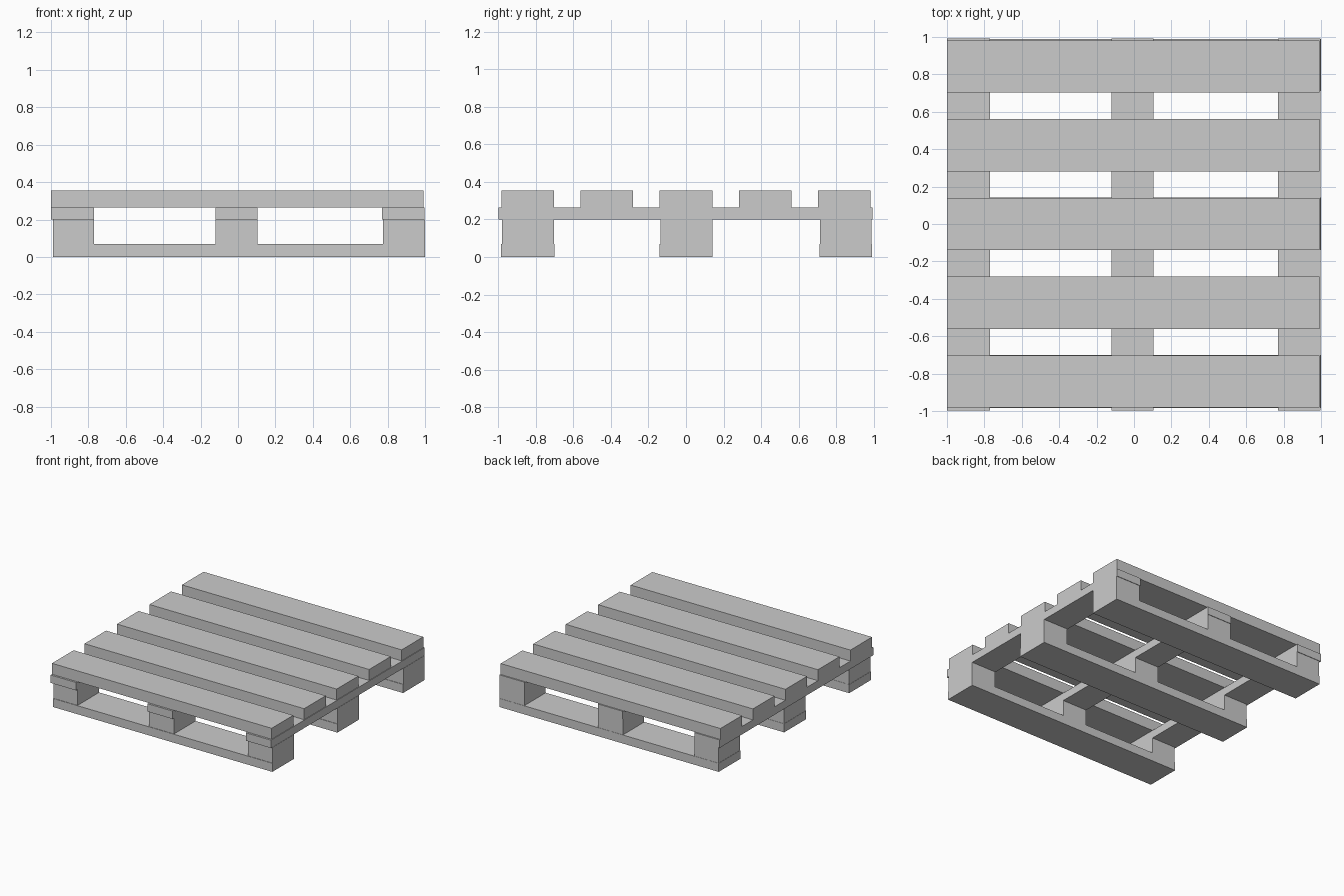
import bpy

if "Cube" in bpy.data.objects:
    bpy.data.objects.remove(bpy.data.objects["Cube"])


def box(name, x0, x1, y0, y1, z0, z1):
    """Axis-aligned plank or block given by its extents."""
    bpy.ops.mesh.primitive_cube_add(
        size=1, location=((x0 + x1) / 2, (y0 + y1) / 2, (z0 + z1) / 2))
    ob = bpy.context.object
    ob.name = name
    ob.scale = (x1 - x0, y1 - y0, z1 - z0)
    bpy.ops.object.transform_apply(location=False, rotation=False, scale=True)
    return ob


# Five deck boards across the top
for i in range(5):
    y = -0.842 + i * 0.421
    box(f"deck_board_{i + 1}", -1.0, 0.993, y - 0.14, y + 0.14, 0.265, 0.355)

# Three stringer boards running front to back under the deck
for i, (x0, x1) in enumerate([(-1.0, -0.77), (-0.12, 0.105), (0.77, 0.998)]):
    box(f"stringer_board_{i + 1}", x0, x1, -0.998, 0.992, 0.2, 0.265)

# Three bottom runners, each carrying three spacer blocks
block_spans = [(-0.988, -0.77), (-0.12, 0.105), (0.775, 1.0)]
for r, (y0, y1) in enumerate([(-0.983, -0.70), (-0.14, 0.142), (0.71, 0.99)]):
    box(f"bottom_runner_{r + 1}", -0.99, 1.0, y0, y1, 0.0, 0.07)
    for b, (x0, x1) in enumerate(block_spans):
        box(f"spacer_block_{r + 1}_{b + 1}", x0, x1, y0 + 0.004, y1 - 0.002, 0.07, 0.2)
